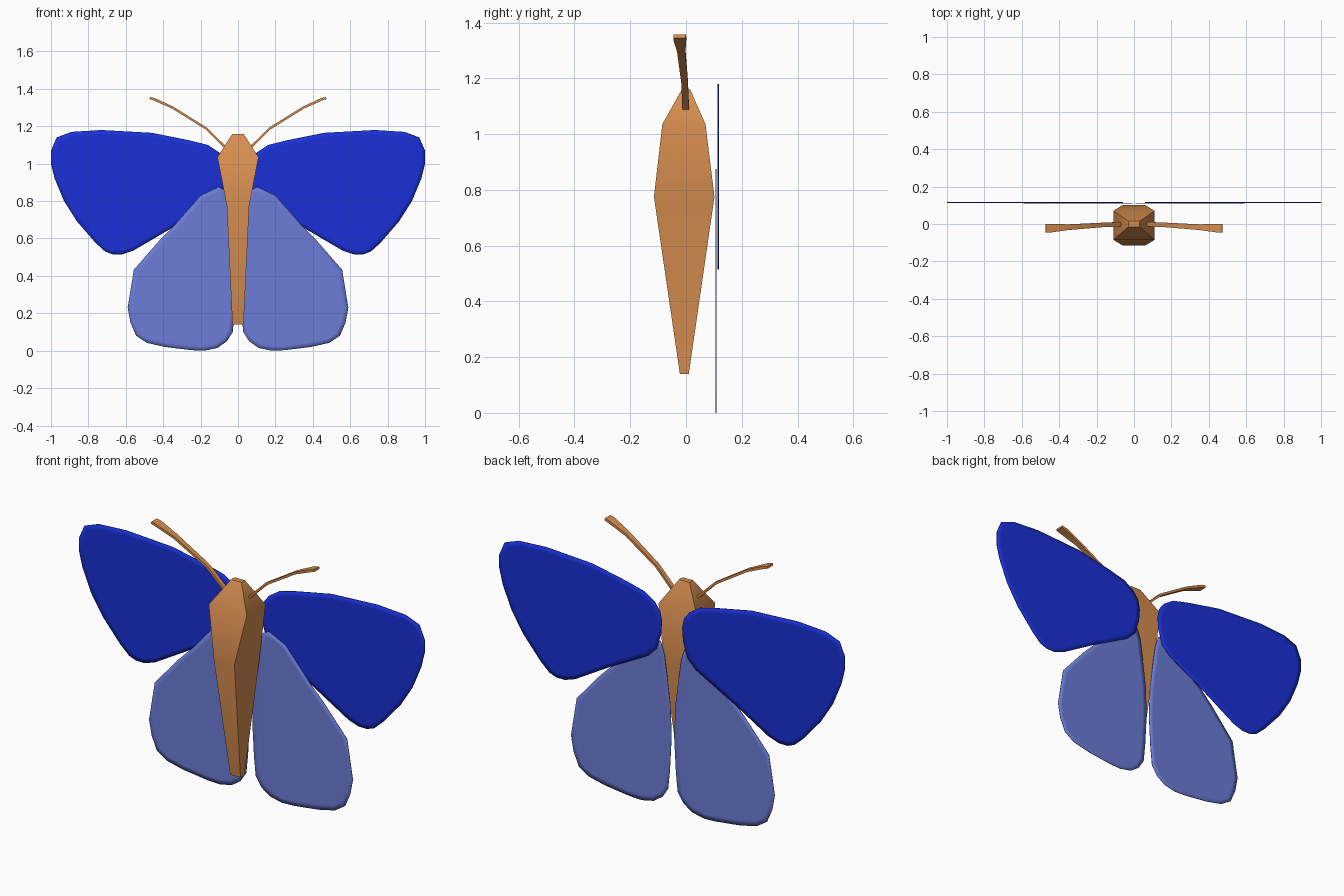
import bpy, bmesh, math
from mathutils import Vector

if "Cube" in bpy.data.objects:
    bpy.data.objects.remove(bpy.data.objects["Cube"])


def material(name, rgb):
    m = bpy.data.materials.new(name)
    m.diffuse_color = (*rgb, 1)
    m.use_nodes = True
    m.node_tree.nodes["Principled BSDF"].inputs["Base Color"].default_value = m.diffuse_color
    return m


BLUE = material("deep_blue", (0.01, 0.03, 0.68))
PALE = material("pale_blue", (0.15, 0.20, 0.68))
BROWN = material("brown", (0.68, 0.27, 0.08))


def finish(name, bm, mat, angle):
    bmesh.ops.recalc_face_normals(bm, faces=bm.faces)
    me = bpy.data.meshes.new(name)
    bm.to_mesh(me)
    bm.free()
    me.materials.append(mat)
    me.shade_smooth()
    me.set_sharp_from_angle(angle=math.radians(angle))
    bpy.context.collection.objects.link(bpy.data.objects.new(name, me))


def loft(name, rings, mat, angle):
    """Skin a list of four-point rings and cap both ends."""
    bm = bmesh.new()
    rows = [[bm.verts.new(p) for p in ring] for ring in rings]
    for a, b in zip(rows, rows[1:]):
        for i in range(4):
            j = (i + 1) % 4
            bm.faces.new((a[i], a[j], b[j], b[i]))
    bm.faces.new(rows[0])
    bm.faces.new(rows[-1])
    finish(name, bm, mat, angle)


def wing(name, outline, side, y, thick, mat):
    """Thin plate from an x-z outline, with an inset rim for the soft edge."""
    bm = bmesh.new()
    front = [bm.verts.new((side * x, y - thick / 2, z)) for x, z in outline]
    back = [bm.verts.new((side * x, y + thick / 2, z)) for x, z in outline]
    caps = [bm.faces.new(front), bm.faces.new(back[::-1])]
    n = len(outline)
    for i in range(n):
        j = (i + 1) % n
        bm.faces.new((front[i], front[j], back[j], back[i]))
    bmesh.ops.recalc_face_normals(bm, faces=bm.faces)
    bmesh.ops.inset_individual(bm, faces=caps, thickness=0.025, use_even_offset=True)
    finish(name, bm, mat, 180)


# Body: rectangular sections (z, half width, front y, back y)
sections = [(0.14, 0.03, -0.022, 0.01), (0.775, 0.06, -0.115, 0.102),
            (1.035, 0.11, -0.085, 0.07), (1.16, 0.03, -0.015, 0.015)]
loft("body", [[(-w, f, z), (w, f, z), (w, b, z), (-w, b, z)]
              for z, w, f, b in sections], BROWN, 50)

UPPER = [(0.06, 0.97), (0.07, 1.02), (0.10, 1.06), (0.16, 1.10), (0.26, 1.125), (0.46, 1.165),
         (0.73, 1.18), (0.89, 1.17), (0.97, 1.14), (1.0, 1.07), (1.0, 1.0),
         (0.98, 0.92), (0.93, 0.80), (0.86, 0.69), (0.76, 0.575), (0.71, 0.53),
         (0.67, 0.515), (0.62, 0.515), (0.56, 0.535), (0.36, 0.652),
         (0.14, 0.77), (0.09, 0.82), (0.065, 0.90)]
LOWER = [(0.07, 0.86), (0.105, 0.875), (0.2, 0.83), (0.34, 0.67), (0.42, 0.59),
         (0.557, 0.433), (0.59, 0.23), (0.575, 0.15), (0.545, 0.08), (0.487, 0.042),
         (0.39, 0.02), (0.25, 0.003), (0.18, 0.0), (0.11, 0.015), (0.06, 0.05), (0.028, 0.1),
         (0.018, 0.2), (0.008, 0.38), (0.015, 0.55), (0.035, 0.70), (0.05, 0.80)]

# Antenna path: x, y, z, half thickness, half depth
PATH = [(0.05, 0.0, 1.07, 0.006, 0.012), (0.17, -0.005, 1.188, 0.006, 0.012),
        (0.35, -0.017, 1.30, 0.006, 0.015), (0.445, -0.022, 1.343, 0.007, 0.023),
        (0.472, -0.023, 1.351, 0.006, 0.022)]


def antenna_rings(side):
    pts = [Vector((side * x, y, z)) for x, y, z, _, _ in PATH]
    rings = []
    for i, p in enumerate(pts):
        d = pts[min(i + 1, len(pts) - 1)] - pts[max(i - 1, 0)]
        t, w = PATH[i][3:]
        n = Vector((-d.z, 0, d.x)).normalized() * t
        v = Vector((0, w, 0))
        rings.append([p + n + v, p + n - v, p - n - v, p - n + v])
    return rings


# Mirrored pairs of wings and antennae
for side, label in ((1, "right"), (-1, "left")):
    wing("upper_wing_" + label, UPPER, side, 0.115, 0.005, BLUE)
    wing("lower_wing_" + label, LOWER, side, 0.108, 0.003, PALE)
    loft("antenna_" + label, antenna_rings(side), BROWN, 50)
